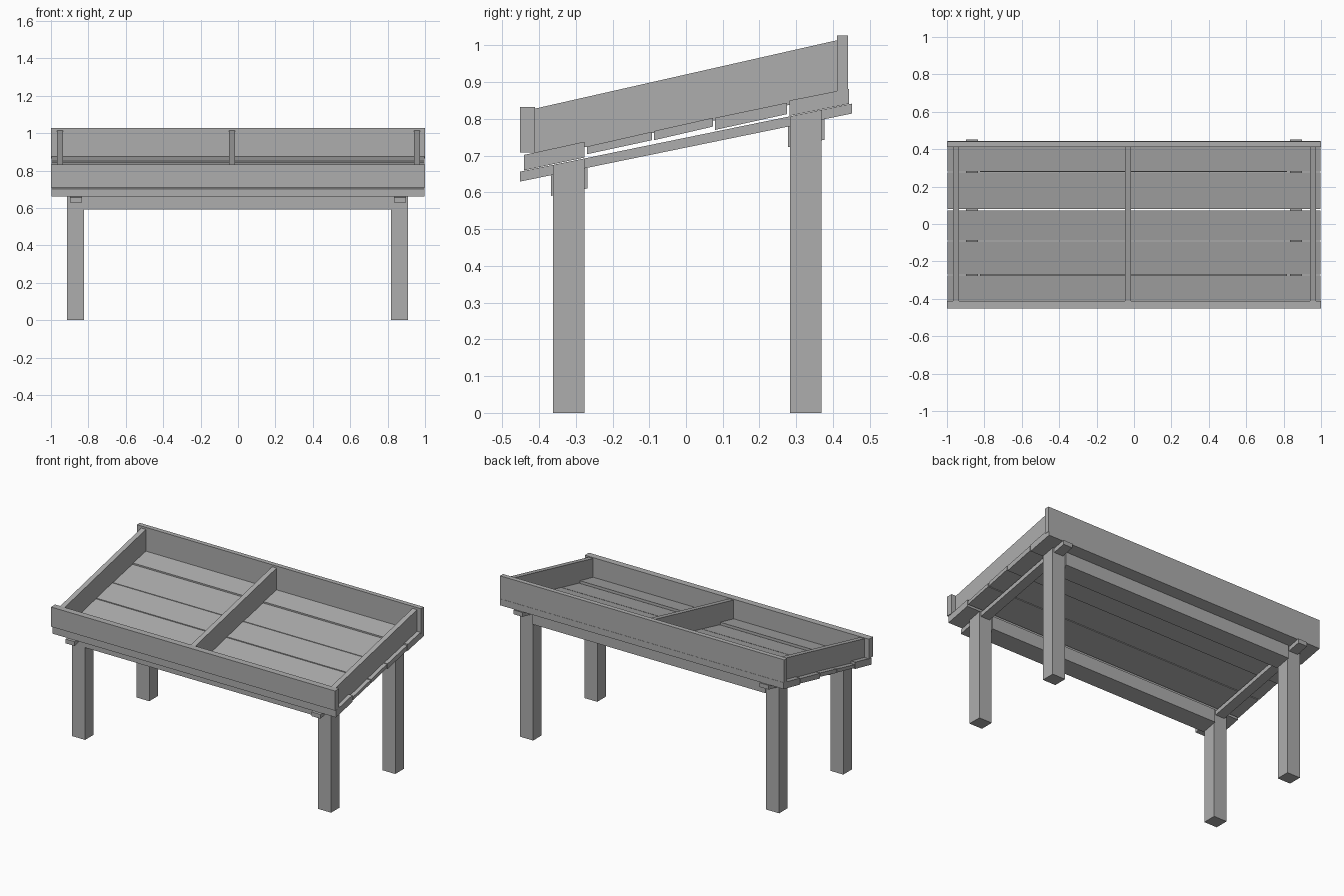
import bpy

old = bpy.data.objects.get("Cube")
if old:
    bpy.data.objects.remove(old, do_unlink=True)

grey = bpy.data.materials.new("plain_grey")
grey.use_nodes = True
colour = (0.42, 0.42, 0.42, 1.0)
grey.diffuse_color = colour
grey.node_tree.nodes["Principled BSDF"].inputs["Base Color"].default_value = colour


def timber(name, x0, x1, y0, y1, front, back):
    """Timber with upright ends; front and back are (bottom, top) heights at y0 and y1."""
    profile = [(y0, front[0]), (y1, back[0]), (y1, back[1]), (y0, front[1])]
    verts = [(x, y, z) for x in (x0, x1) for y, z in profile]
    faces = [(3, 2, 1, 0), (4, 5, 6, 7)]
    faces += [(i, (i + 1) % 4, (i + 1) % 4 + 4, i + 4) for i in range(4)]
    mesh = bpy.data.meshes.new(name)
    mesh.from_pydata(verts, [], faces)
    mesh.materials.append(grey)
    obj = bpy.data.objects.new(name, mesh)
    bpy.context.collection.objects.link(obj)
    return obj


def rest(y):
    """Height of the sloping upper face of the rails."""
    return 0.749 + 0.205 * y


# Legs with sloped tops and the cross beams between them
for end, y0, y1 in (("front", -0.362, -0.276), ("back", 0.283, 0.369)):
    for side, x0, x1 in (("right", -0.914, -0.823), ("left", 0.818, 0.909)):
        timber(f"{end}_{side}_leg", x0, x1, y0, y1, (0, rest(y0)), (0, rest(y1)))
    b0, b1 = y0 - 0.006, y1 + 0.008
    timber(f"{end}_cross_beam", -0.823, 0.818, b0, b1,
           (rest(b0) - 0.083, rest(b0)), (rest(b1) - 0.083, rest(b1)))

# Sloping rails through the leg tops
for side, x0, x1 in (("right", -0.898, -0.834), ("left", 0.834, 0.898)):
    timber(f"{side}_rail", x0, x1, -0.452, 0.452,
           (rest(-0.452) - 0.027, rest(-0.452)), (rest(0.452) - 0.027, rest(0.452)))

# Tray floor: thick outer planks and thin inner planks
planks = [
    (-0.441, -0.276, (0.660, 0.702), (0.695, 0.738)),
    (-0.269, -0.093, (0.704, 0.725), (0.742, 0.765)),
    (-0.087, 0.073, (0.742, 0.767), (0.779, 0.803)),
    (0.079, 0.275, (0.770, 0.803), (0.813, 0.844)),
    (0.281, 0.443, (0.808, 0.850), (0.841, 0.882)),
]
for i, plank in enumerate(planks):
    timber(f"floor_plank_{i + 1}", -0.998, 0.998, *plank)

# Tray walls and centre divider
timber("front_board", -1, 1, -0.452, -0.411, (0.708, 0.833), (0.708, 0.833))
timber("back_board", -1, 1, 0.411, 0.441, (0.865, 1.027), (0.865, 1.027))
for name, x0, x1 in (("right_side_board", -0.968, -0.936),
                     ("centre_divider", -0.048, -0.016),
                     ("left_side_board", 0.941, 0.973)):
    timber(name, x0, x1, -0.411, 0.411, (0.695, 0.828), (0.865, 1.014))
